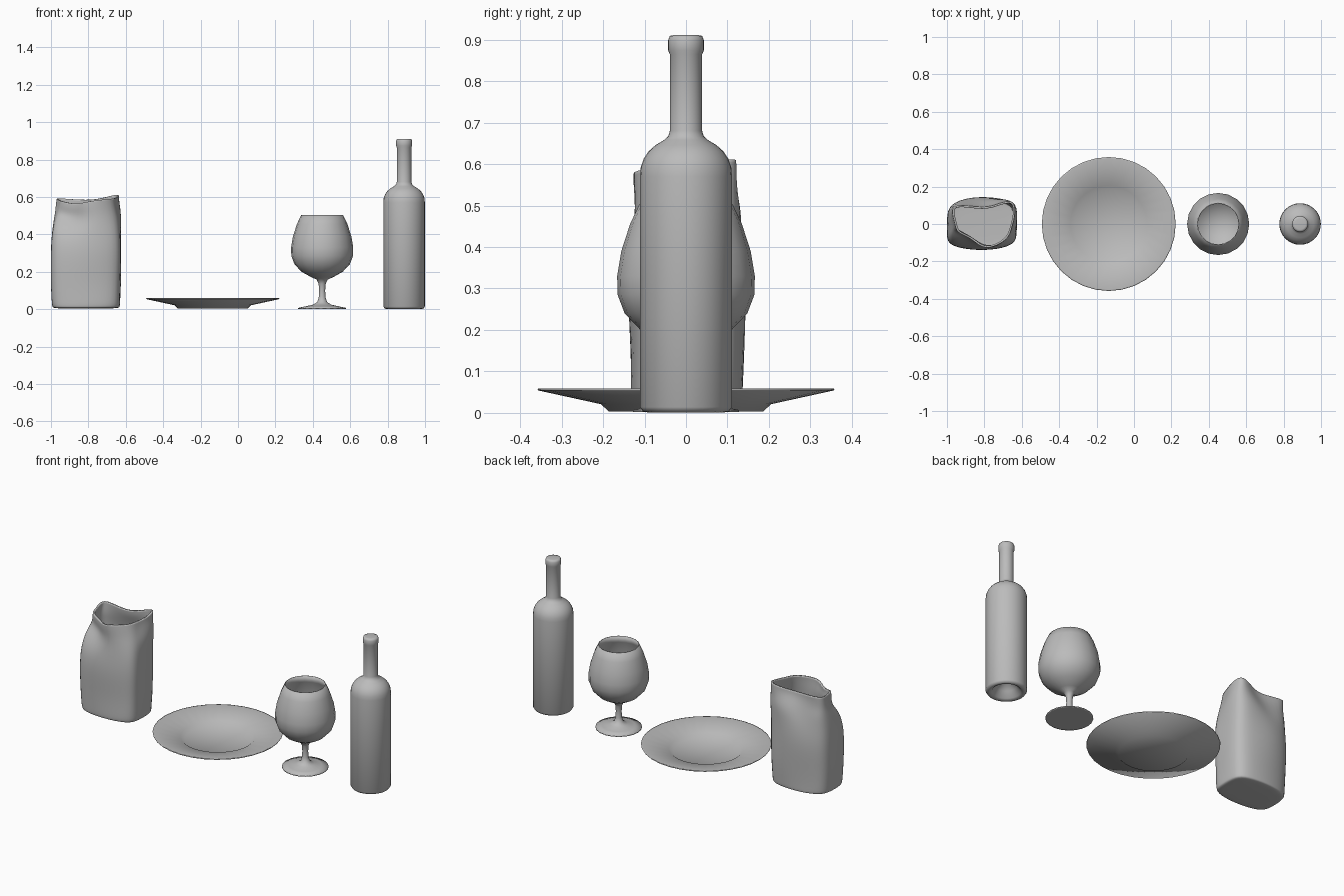
import bpy, bmesh, math, random
from mathutils import Vector

random.seed(4)
grey = bpy.data.materials.new("mid_grey")
grey.diffuse_color = (0.5, 0.5, 0.5, 1)


def finish(name, bm):
    me = bpy.data.meshes.new(name)
    bm.to_mesh(me)
    bm.free()
    me.materials.append(grey)
    me.shade_smooth()
    ob = bpy.data.objects.new(name, me)
    bpy.context.collection.objects.link(ob)
    return ob


def lathe(name, profile, x, sides):
    """Revolve (radius, height) points about z; both ends lie on the axis."""
    bm = bmesh.new()
    vs = [bm.verts.new((r, 0, z)) for r, z in profile]
    es = [bm.edges.new(p) for p in zip(vs, vs[1:])]
    bmesh.ops.spin(bm, geom=vs + es, cent=(0, 0, 0), axis=(0, 0, 1),
                   angle=2 * math.pi, steps=sides, use_merge=False)
    bmesh.ops.remove_doubles(bm, verts=bm.verts, dist=1e-4)
    bmesh.ops.recalc_face_normals(bm, faces=bm.faces)
    ob = finish(name, bm)
    ob.location.x = x
    return ob


# Bottle with hollow punt underneath and closed top
lathe("bottle", [
    (0, 0.075), (0.03, 0.066), (0.055, 0.04), (0.078, 0.008), (0.09, 0.001),
    (0.104, 0.003), (0.111, 0.014), (0.111, 0.57), (0.109, 0.593),
    (0.102, 0.613), (0.09, 0.631), (0.073, 0.646), (0.053, 0.658),
    (0.043, 0.667), (0.039, 0.68), (0.039, 0.865), (0.043, 0.874),
    (0.043, 0.899), (0.039, 0.909), (0.03, 0.911), (0, 0.911)], 0.888, 32)

# Wine glass: foot, stem, bowl outside, then bowl inside
lathe("wine_glass", [
    (0, 0.002), (0.12, 0.002), (0.128, 0.002), (0.128, 0.007), (0.09, 0.015),
    (0.05, 0.024), (0.026, 0.038), (0.018, 0.065), (0.016, 0.1),
    (0.019, 0.135), (0.029, 0.158), (0.06, 0.172), (0.11, 0.2),
    (0.148, 0.24), (0.165, 0.285), (0.166, 0.33), (0.156, 0.39),
    (0.135, 0.455), (0.113, 0.502), (0.109, 0.503), (0.13, 0.455),
    (0.15, 0.39), (0.16, 0.33), (0.159, 0.287), (0.142, 0.244),
    (0.105, 0.206), (0.055, 0.18), (0, 0.172)], 0.45, 20)

# Dinner plate
lathe("plate", [
    (0, 0.003), (0.186, 0.003), (0.205, 0.021), (0.356, 0.054),
    (0.358, 0.058), (0.352, 0.059), (0.205, 0.03), (0.182, 0.012),
    (0, 0.011)], -0.135, 32)

# Paper bag: lofted from a boxy body outline to a crumpled mouth outline
body = [(-0.995, -0.11), (-0.90, -0.138), (-0.77, -0.142), (-0.635, -0.115),
        (-0.622, -0.04), (-0.620, 0.04), (-0.630, 0.122), (-0.75, 0.145),
        (-0.87, 0.145), (-0.99, 0.11), (-1.004, 0.03), (-1.006, -0.05)]
mouth = [(-0.95, -0.05, 0.575), (-0.865, -0.075, 0.555), (-0.80, -0.15, 0.575),
         (-0.67, -0.085, 0.588), (-0.655, -0.02, 0.59), (-0.635, 0.04, 0.597),
         (-0.635, 0.135, 0.615), (-0.72, 0.112, 0.592), (-0.80, 0.08, 0.577),
         (-0.965, 0.115, 0.592), (-0.975, 0.06, 0.585), (-0.955, 0.0, 0.578)]
# (height fraction, blend to mouth, scale, front-left pinch, crumple)
levels = [(0.0, 0, 0.88, 0, 0), (0.012, 0, 0.94, 0, 0.002),
          (0.06, 0, 0.95, 0, 0.004), (0.25, 0, 0.975, 0, 0.005),
          (0.5, 0, 1.0, 0, 0.005), (0.68, 0.1, 1.0, 0.005, 0.006),
          (0.80, 0.38, 1.0, 0.022, 0.007), (0.88, 0.68, 1.0, 0.038, 0.006),
          (0.95, 0.9, 1.0, 0.012, 0.005), (1.0, 1.0, 1.0, 0, 0)]
bm = bmesh.new()
centre = Vector((-0.812, 0.0))
rings = []
for f, t, s, pinch, crumple in levels:
    ring = []
    for i, (b, m) in enumerate(zip(body, mouth)):
        p = Vector(b).lerp(Vector(m[:2]), t)
        p = centre + (p - centre) * s
        p += Vector((random.uniform(-1, 1), random.uniform(-1, 1))) * crumple
        if i in (0, 1):
            p.y += pinch
        ring.append(bm.verts.new((p.x, p.y, 0.003 + f * m[2])))
    rings.append(ring)
n = len(body)
for a, b in zip(rings, rings[1:]):
    for i in range(n):
        j = (i + 1) % n
        bm.faces.new((a[i], a[j], b[j], b[i]))
bm.faces.new(rings[0][::-1])
bag = finish("paper_bag", bm)
sub = bag.modifiers.new("smooth", 'SUBSURF')
sub.levels = sub.render_levels = 2
wall = bag.modifiers.new("wall", 'SOLIDIFY')
wall.thickness = 0.01
wall.offset = -1
